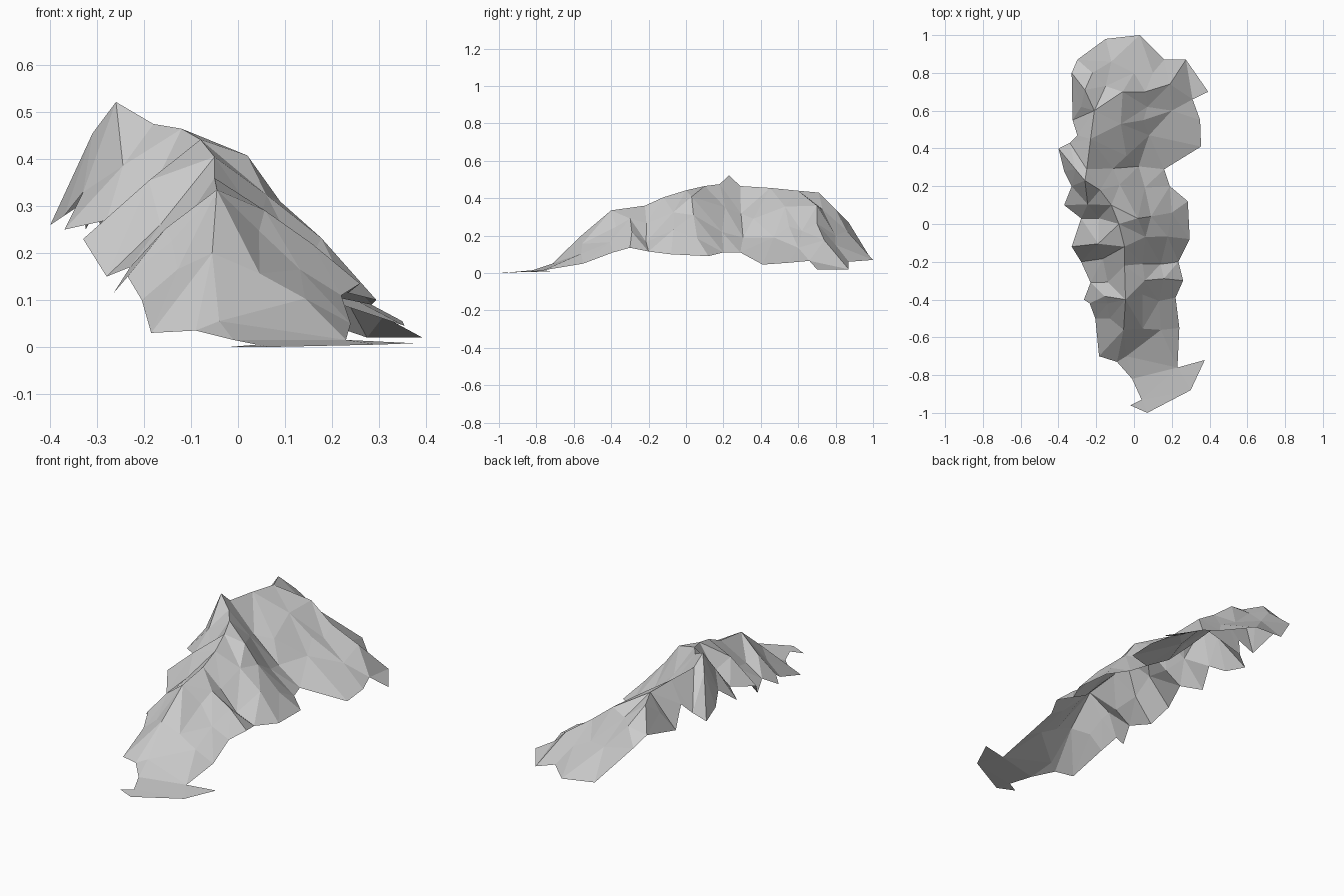
import bpy, random
from mathutils import Vector
from mathutils.geometry import delaunay_2d_cdt

random.seed(4)

# Foot of the ridge, each side running from front to back (x, y, z)
left_foot = [(-.02, -.96, 0), (.04, -.93, .005), (-.01, -.82, .015), (-.09, -.73, .035),
             (-.185, -.70, .03), (-.205, -.50, .10), (-.235, -.42, .15), (-.265, -.40, .115),
             (-.23, -.31, .17), (-.28, -.20, .15), (-.33, -.12, .23), (-.28, .03, .27),
             (-.37, .10, .25), (-.33, .20, .33), (-.37, .28, .28), (-.40, .40, .26),
             (-.34, .43, .30), (-.30, .47, .35), (-.325, .55, .25), (-.33, .80, .32),
             (-.30, .87, .27), (-.15, .98, .09)]
right_foot = [(.07, -1, 0), (.30, -.88, .005), (.375, -.72, .008), (.23, -.76, .015),
              (.24, -.55, .05), (.22, -.39, .11), (.26, -.30, .135), (.235, -.20, .115),
              (.295, -.08, .10), (.285, .12, .09), (.19, .20, .11), (.16, .29, .11),
              (.355, .41, .045), (.35, .55, .055), (.31, .66, .065), (.393, .70, .02),
              (.275, .87, .02), (.16, .87, .06), (.03, 1, .07)]

# Main crest, and the spurs that branch off to the right
crest = [(-.04, -.70, .055), (-.055, -.56, .20), (-.045, -.40, .335), (-.05, -.22, .36),
         (-.05, -.12, .405), (-.08, 0, .442), (-.12, .10, .465), (-.18, .18, .475),
         (-.26, .23, .522), (-.25, .29, .465), (-.23, .45, .455), (-.21, .60, .44),
         (-.26, .71, .43), (-.22, .80, .34), (-.12, .86, .225)]
middle_spur = [(-.08, 0, .442), (.02, .03, .408), (.09, .04, .31), (.20, .06, .185)]
bowl_spur = [(-.21, .60, .44), (-.07, .53, .355), (.05, .55, .25), (.20, .60, .135)]
back_spur = [(-.21, .60, .44), (-.06, .70, .36), (.06, .70, .265), (.19, .74, .175)]

# Hollows and shoulders that break up the slopes
hollows = [(.08, .47, .19), (-.04, .36, .29), (.07, .62, .225), (-.15, .73, .34),
           (0, .80, .20), (.10, .80, .15), (-.31, .29, .455), (-.28, .62, .36)]


def crest_at(y):
    for a, b in zip(crest, crest[1:]):
        if a[1] <= y <= b[1]:
            return Vector(a).lerp(Vector(b), (y - a[1]) / (b[1] - a[1]))


def ribs(foot, ranges, steps, side):
    """Points up the slope from each foot corner: headlands bulge, bays sink."""
    out = []
    for before, p, after in zip(foot, foot[1:], foot[2:]):
        if not any(lo < p[1] < hi for lo, hi in ranges):
            continue
        headland = side * (p[0] - (before[0] + after[0]) / 2)
        top = crest_at(p[1])
        for t in steps:
            q = Vector(p).lerp(top, t)
            q.y += random.uniform(-.02, .02)
            q.z += max(-.03, min(.03, headland * .6)) + random.uniform(-.01, .01)
            out.append(tuple(q))
    return out


points, edges = [], []


def add(pts, linked=False, closed=False):
    ids = []
    for p in pts:
        if p not in points:
            points.append(p)
        ids.append(points.index(p))
    if linked:
        edges.extend(zip(ids, ids[1:]))
    if closed:
        edges.append((ids[-1], ids[0]))


add(right_foot + left_foot[::-1], True, True)
for line in (crest, middle_spur, bowl_spur, back_spur):
    add(line, True)
add(hollows)
add(ribs(right_foot, [(-.65, 0), (.15, .35)], (.33, .66), 1))
add(ribs(left_foot, [(-.65, .15)], (.5,), -1))

# Flat facets spanning the foot outline, crest, spurs and slope points
verts, _, faces, source, _, _ = delaunay_2d_cdt(
    [Vector(p[:2]) for p in points], edges, [], 1, 1e-5)
coords = [(v.x, v.y, points[s[0]][2] if s else .2) for v, s in zip(verts, source)]
mesh = bpy.data.meshes.new("mountain_ridge")
mesh.from_pydata(coords, [], faces)
mesh.update()
bpy.context.collection.objects.link(bpy.data.objects.new("mountain_ridge", mesh))
